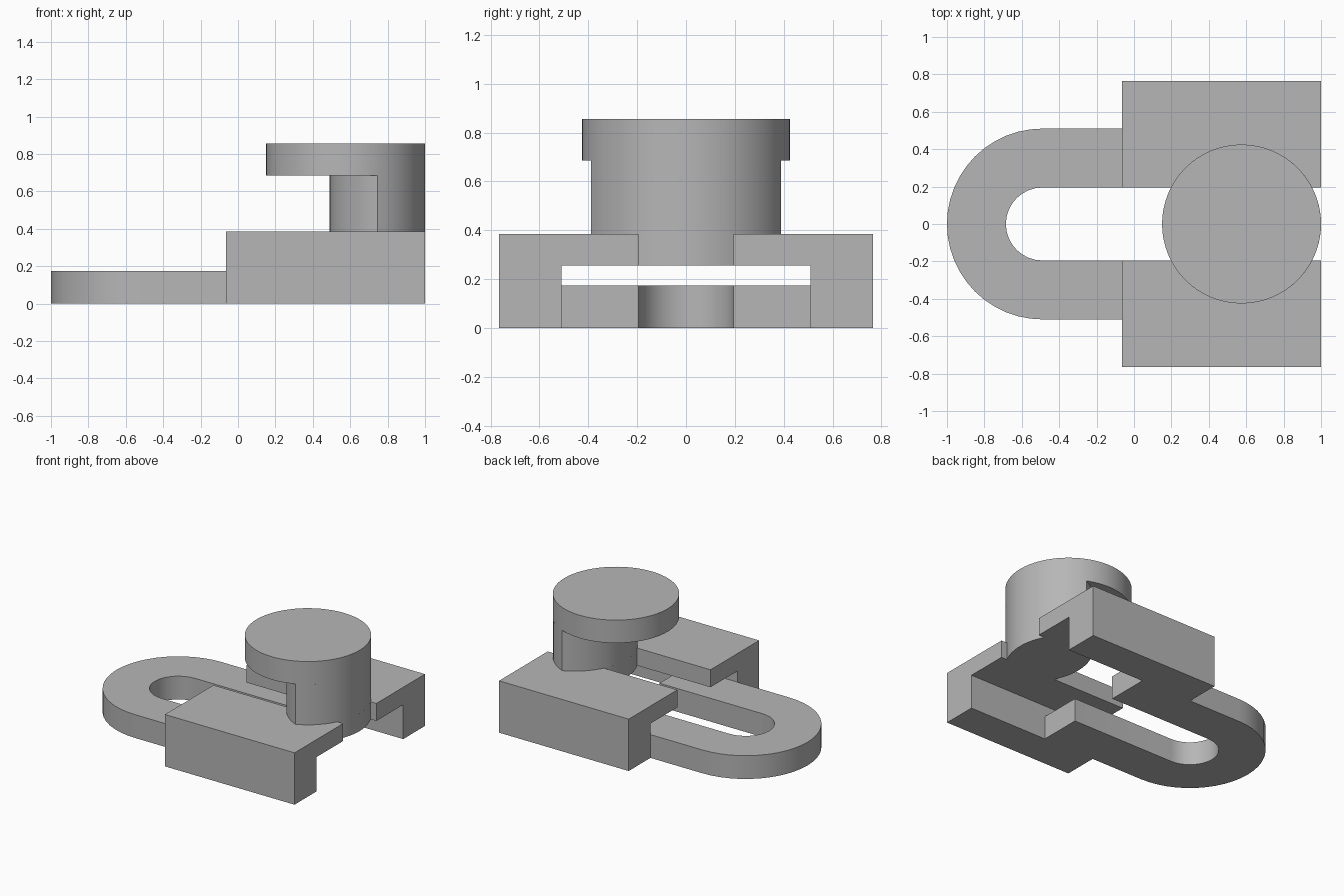
import bpy, bmesh, math
from mathutils import Vector

cube = bpy.data.objects.get("Cube")
if cube:
    bpy.data.objects.remove(cube, do_unlink=True)

grey = bpy.data.materials.new("plain grey")
grey.use_nodes = True
GREY = (0.47, 0.47, 0.47, 1)
grey.diffuse_color = GREY
grey.node_tree.nodes["Principled BSDF"].inputs["Base Color"].default_value = GREY


def arc(cx, r, start, end, n):
    """Points on a circle centred at (cx, 0), angles in radians."""
    angles = [start + (end - start) * i / n for i in range(n + 1)]
    return [(cx + r * math.cos(a), r * math.sin(a)) for a in angles]


def extrude(name, points, offset):
    """Solid made by sweeping a flat outline along an offset."""
    bm = bmesh.new()
    face = bm.faces.new([bm.verts.new(p) for p in points])
    swept = bmesh.ops.extrude_face_region(bm, geom=[face], use_keep_orig=True)
    verts = [v for v in swept["geom"] if isinstance(v, bmesh.types.BMVert)]
    bmesh.ops.translate(bm, verts=verts, vec=Vector(offset))
    bmesh.ops.recalc_face_normals(bm, faces=bm.faces)
    mesh = bpy.data.meshes.new(name)
    bm.to_mesh(mesh)
    bm.free()
    mesh.materials.append(grey)
    obj = bpy.data.objects.new(name, mesh)
    bpy.context.collection.objects.link(obj)
    bpy.ops.object.select_all(action='DESELECT')
    obj.select_set(True)
    bpy.context.view_layer.objects.active = obj
    bpy.ops.object.shade_smooth_by_angle(angle=math.radians(30))
    return obj


def upright(name, outline, z0, z1):
    return extrude(name, [(x, y, z0) for x, y in outline], (0, 0, z1 - z0))


SLOT, FORK, SIDE = 0.195, 0.51, 0.765     # half widths
CEILING, DECK, LEDGE, TOP = 0.255, 0.385, 0.685, 0.855
R, HEAD_X, NECK_X = 0.425, 0.575, 0.915   # post radius and arc centres
pi = math.pi

# U-shaped fork whose arms end inside the channel
FORK_X, ARM_END = -0.49, 0.355
outer = arc(FORK_X, FORK, pi / 2, 3 * pi / 2, 24)
inner = arc(FORK_X, SLOT, 3 * pi / 2, pi / 2, 16)
upright("fork", [(ARM_END, FORK)] + outer + [(ARM_END, -FORK), (ARM_END, -SLOT)]
        + inner + [(ARM_END, SLOT)], 0, 0.173)

# Two guide rails, each a leg with a flange reaching over the channel
section = [(FORK, 0), (SIDE, 0), (SIDE, DECK), (SLOT, DECK), (SLOT, CEILING), (FORK, CEILING)]
for name, s in (("left_side_rail", 1), ("right_side_rail", -1)):
    extrude(name, [(-0.065, s * y, z) for y, z in section], (1.065, 0, 0))

# Post: the overlap of two circles, leaving a ledge under the head
half = math.acos((NECK_X - HEAD_X) / 2 / R)
lens = arc(HEAD_X, R, -half, half, 24) + arc(NECK_X, R, pi - half, pi + half, 24)[1:-1]
upright("post", lens, DECK, LEDGE)

# Plug: the lower post, fitted between the rails
half = math.asin(SLOT / R)
plug = arc(HEAD_X, R, -half, half, 12) + arc(NECK_X, R, pi - half, pi + half, 12)
upright("post_plug", plug, CEILING, DECK)

# Round head
upright("post_head", arc(HEAD_X, R, 0, 2 * pi, 64)[:-1], LEDGE, TOP)
